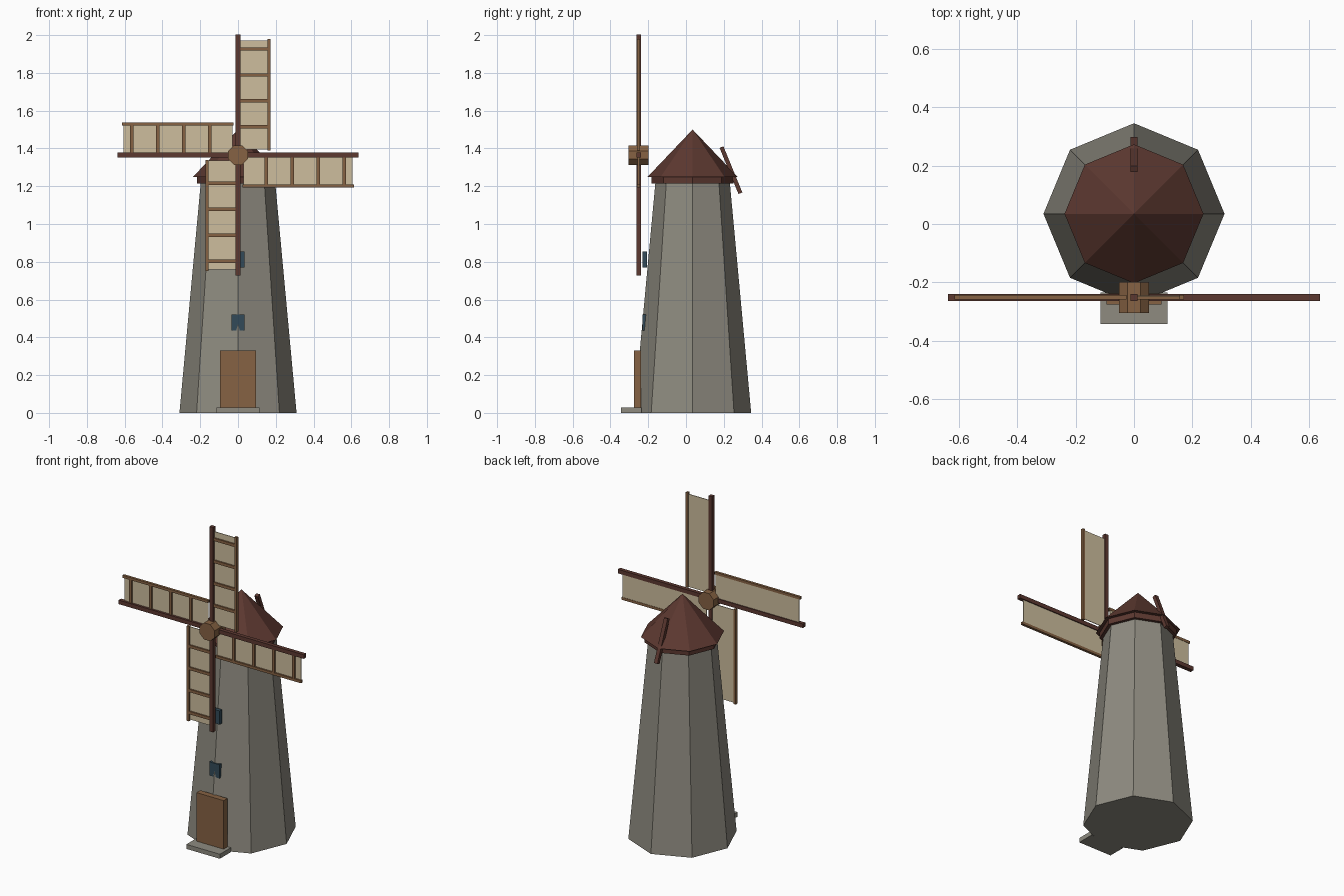
import bpy, bmesh, math
from mathutils import Matrix, Vector

if "Cube" in bpy.data.objects:
    bpy.data.objects.remove(bpy.data.objects["Cube"])


def material(name, r, g, b):
    m = bpy.data.materials.new(name)
    lin = [((c / 255 + 0.055) / 1.055) ** 2.4 for c in (r, g, b)]
    m.diffuse_color = (*lin, 1)
    m.use_nodes = True
    m.node_tree.nodes["Principled BSDF"].inputs["Base Color"].default_value = m.diffuse_color
    return m


STONE = material("grey stone", 142, 139, 128)
ROOF = material("dark red wood", 92, 56, 48)
WOOD = material("brown wood", 134, 98, 67)
CLOTH = material("sail cloth", 205, 189, 157)
GLASS = material("blue window", 50, 74, 88)

CY = 0.035              # tower axis
HUB = Vector((0, -0.251, 1.365))


def finish(bm, name, mat, matrix=None):
    if matrix:
        bm.transform(matrix)
    bmesh.ops.recalc_face_normals(bm, faces=bm.faces)
    me = bpy.data.meshes.new(name)
    bm.to_mesh(me)
    bm.free()
    me.materials.append(mat)
    ob = bpy.data.objects.new(name, me)
    bpy.context.collection.objects.link(ob)
    return ob


def box(name, mat, lo, hi, matrix=None):
    bm = bmesh.new()
    lo, hi = Vector(lo), Vector(hi)
    bmesh.ops.create_cube(bm, size=1)
    bm.transform(Matrix.Translation((lo + hi) / 2) @ Matrix.Diagonal((*(hi - lo), 1)))
    return finish(bm, name, mat, matrix)


def octagon(name, mat, r1, r2, z1, z2, matrix):
    bm = bmesh.new()
    bmesh.ops.create_cone(bm, cap_ends=True, segments=8, radius1=r1, radius2=r2, depth=z2 - z1)
    bm.transform(Matrix.Translation((0, 0, (z1 + z2) / 2)))
    return finish(bm, name, mat, matrix)


# Tower and cap
axis = Matrix.Translation((0, CY, 0))
octagon("tower", STONE, 0.31, 0.197, 0, 1.22, axis)
octagon("roof_brim", ROOF, 0.217, 0.217, 1.215, 1.25, axis)
octagon("roof", ROOF, 0.238, 0, 1.25, 1.5, axis)

# Door, step and windows
box("door", WOOD, (-0.094, -0.275, 0.025), (0.094, -0.238, 0.33))
box("door_step", STONE, (-0.115, -0.343, 0), (0.115, -0.235, 0.028))
for name, z in (("lower_window", 0.435), ("upper_window", 0.77)):
    box(name, GLASS, (-0.035, -0.231, z), (0.035, -0.207, z + 0.085))

# Tail pole leaning against the back of the cap
top, bottom = Vector((0, 0.188, 1.407)), Vector((0, 0.288, 1.163))
d = top - bottom
tilt = Matrix.Translation((top + bottom) / 2) @ Matrix.Rotation(math.atan2(-d.y, d.z) , 4, 'X')
h = d.length / 2
box("tail_pole", ROOF, (-0.012, -0.011, -h), (0.012, 0.011, h), tilt)

# Hub
octagon("hub", WOOD, 0.056, 0.056, -0.053, 0.053,
        Matrix.Translation(HUB) @ Matrix.Rotation(math.pi / 2, 4, 'X') @ Matrix.Rotation(math.pi / 8, 4, 'Z'))

# Four sails, each modelled upright and turned around the hub
for i in range(4):
    m = Matrix.Translation(HUB) @ Matrix.Rotation(i * math.pi / 2, 4, 'Y')
    box(f"sail_spar_{i}", ROOF, (-0.0125, -0.012, 0), (0.0125, 0.012, 0.637), m)
    box(f"sail_cloth_{i}", CLOTH, (0.008, 0.002, 0.03), (0.163, 0.006, 0.607), m)
    box(f"sail_rail_{i}", WOOD, (0.156, -0.008, 0.025), (0.172, 0.008, 0.615), m)
    for k in range(4):
        z = 0.149 + 0.1375 * k
        box(f"sail_bar_{i}_{k}", WOOD, (0.01, -0.007, z - 0.009), (0.16, 0.002, z + 0.009), m)
